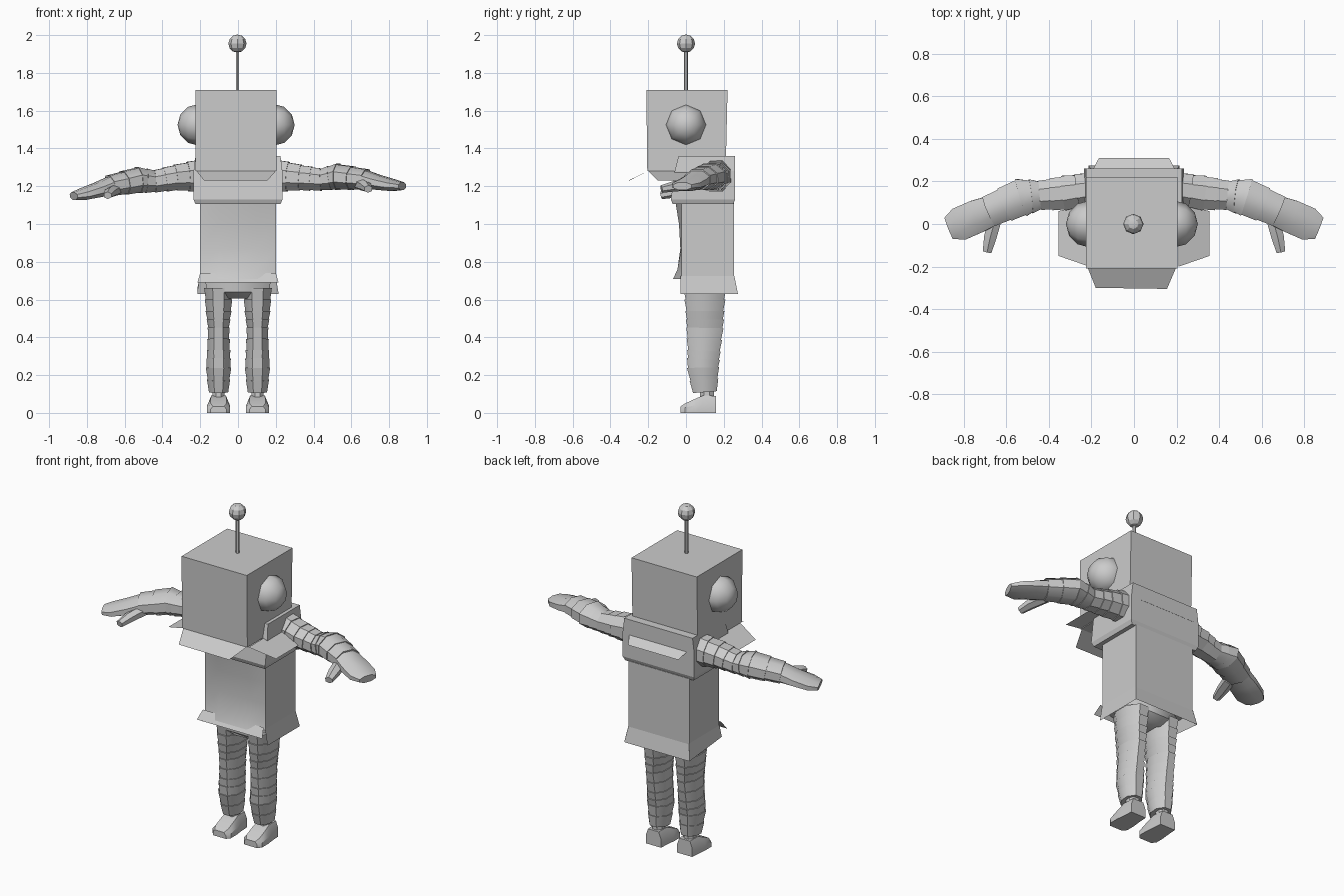
import bpy, bmesh, math
from mathutils import Vector

if "Cube" in bpy.data.objects:
    bpy.data.objects.remove(bpy.data.objects["Cube"])

gray = bpy.data.materials.new("light gray")
gray.diffuse_color = (0.6, 0.6, 0.6, 1)
gray.use_nodes = True
gray.node_tree.nodes["Principled BSDF"].inputs["Base Color"].default_value = gray.diffuse_color


def finish(bm, name, smooth=None, fix=True):
    if fix:
        bmesh.ops.recalc_face_normals(bm, faces=bm.faces)
    me = bpy.data.meshes.new(name)
    bm.to_mesh(me)
    bm.free()
    me.materials.append(gray)
    ob = bpy.data.objects.new(name, me)
    bpy.context.collection.objects.link(ob)
    if smooth:
        bpy.ops.object.select_all(action='DESELECT')
        ob.select_set(True)
        bpy.context.view_layer.objects.active = ob
        bpy.ops.object.shade_smooth_by_angle(angle=math.radians(smooth))
    return ob


def loft(name, rings, smooth=None):
    bm = bmesh.new()
    vs = [[bm.verts.new(p) for p in r] for r in rings]
    n = len(vs[0])
    for a, b in zip(vs, vs[1:]):
        for i in range(n):
            j = (i + 1) % n
            bm.faces.new((a[i], a[j], b[j], b[i]))
    bm.faces.new(vs[0])
    bm.faces.new(vs[-1])
    return finish(bm, name, smooth)


def panel(name, pts):
    bm = bmesh.new()
    bm.faces.new([bm.verts.new(p) for p in pts])
    return finish(bm, name, fix=False)


def rect(x0, x1, y0, y1, z):
    return [(x0, y0, z), (x1, y0, z), (x1, y1, z), (x0, y1, z)]


def tube(name, st, ref, bands=0, sides=8):
    """Loft through stations (centre, half width, half height); bands make stepped cuffs."""
    st = [(Vector(c), w, h) for c, w, h in st]

    def at(t):
        i = min(int(t), len(st) - 2)
        f = t - i
        a, b = st[i], st[i + 1]
        tan = b[0] - a[0]
        if f < 1e-6 and i > 0:
            tan = b[0] - st[i - 1][0]
        return a[0].lerp(b[0], f), a[1] + (b[1] - a[1]) * f, a[2] + (b[2] - a[2]) * f, tan

    def ring(t, s):
        c, w, h, tan = at(t)
        u = tan.cross(Vector(ref)).normalized()
        v = u.cross(tan).normalized()
        return [c + u * w * s * math.cos(k) + v * h * s * math.sin(k)
                for k in ((i + .5) * 2 * math.pi / sides for i in range(sides))]

    rings, last = [], len(st) - 1
    if bands:
        for i in range(bands):
            rings += [ring(last * i / bands, 1.0), ring(last * (i + 1) / bands, 1.07)]
    else:
        rings = [ring(i, 1) for i in range(last + 1)]
    return loft(name, rings, 40)


def ball(name, c, r, axis_x=False, seg=8, rings=6, smooth=60):
    bm = bmesh.new()
    bmesh.ops.create_uvsphere(bm, u_segments=seg, v_segments=rings, radius=r)
    for v in bm.verts:
        if axis_x:
            v.co = Vector((v.co.z, v.co.y, v.co.x))
        v.co += Vector(c)
    return finish(bm, name, smooth)


# Head, ear domes and antenna
loft("head", [rect(-.225, .205, -.205, .21, 1.28), rect(-.225, .205, -.21, .22, 1.71)])
for s, n in ((-1, "left"), (1, "right")):
    ball(n + "_ear_dome", (s * .2 - .01, 0, 1.525), .11, True)
tube("antenna_rod", [((-.003, 0, 1.70), .01, .01), ((-.003, 0, 1.93), .01, .01)], (0, 1, 0), sides=6)
ball("antenna_ball", (-.003, 0, 1.955), .048, smooth=20)

# Collar flaps
panel("front_collar_flap", [(-.22, -.2, 1.28), (-.18, -.3, 1.23), (.155, -.305, 1.23), (.2, -.2, 1.28)])
panel("back_collar_flap", [(-.19, .262, 1.27), (.19, .262, 1.27), (.165, .31, 1.235), (-.165, .31, 1.235)])
for s, n in ((-1, "left"), (1, "right")):
    panel(n + "_collar_flap", [(s * .21, -.2, 1.28), (s * .355, -.15, 1.23),
                               (s * .355, .06, 1.23), (s * .21, .1, 1.28)])

# Torso boxes
loft("chest", [rect(-.225, .225, -.07, .25, 1.105), rect(-.235, .235, -.08, .26, 1.13),
               rect(-.235, .235, -.06, .26, 1.28), rect(-.225, .225, -.04, .26, 1.36)])
prof = [(.71, -.068), (.76, -.045), (.87, -.03), (1.0, -.037), (1.11, -.055)]
loft("lower_torso", [[(-.2, -.025, z), (-.1, y, z), (.1, y, z), (.2, -.025, z),
                      (.2, .255, z), (-.2, .255, z)] for z, y in prof], 25)

# Skirt panels
panel("front_hem", [(-.2, -.045, .74), (-.215, -.08, .69), (.215, -.08, .69), (.2, -.045, .74)])
panel("back_hem", [(-.2, .256, .72), (.2, .256, .72), (.215, .275, .63), (-.215, .275, .63)])
for s, n in ((-1, "left"), (1, "right")):
    panel(n + "_hem", [(s * .2, -.03, .725), (s * .2, .256, .725),
                       (s * .215, .275, .63), (s * .215, -.03, .63 if s > 0 else .66)])

# Pelvis
tube("pelvis", [((0, .1, .605), .1, .08), ((0, .1, .64), .18, .12), ((0, .1, .73), .19, .13)], (0, 1, 0))

for s, n in ((-1, "left"), (1, "right")):
    # Banded trouser leg, ankle, shoe
    x = s * .103
    tube(n + "_leg", [((x, .1, .11), .055, .068), ((x, .09, .24), .068, .086),
                      ((x, .095, .33), .063, .09), ((x, .1, .45), .058, .1),
                      ((x, .1, .54), .07, .105), ((x, .1, .66), .077, .115)], (0, 1, 0), 10)
    tube(n + "_ankle", [((x, .11, .07), .035, .04), ((x, .11, .13), .035, .04)], (0, 1, 0))
    h = [(.16, .05, .09), (.09, .055, .092), (.05, .06, .075), (-.005, .06, .05), (-.028, .042, .035)]
    loft(n + "_shoe", [[(x - w, y, 0), (x - w, y, z * .55), (x - w * .7, y, z),
                        (x + w * .7, y, z), (x + w, y, z * .55), (x + w, y, 0)] for y, w, z in h], 30)

    # Banded sleeve, mitten and thumb; the left arm droops slightly more
    d = .05 if s < 0 else 0

    def P(px, py, pz):
        return (s * px, py, pz - d * max(0, px - .35) / .5)
    tube(n + "_sleeve", [(P(.2, .165, 1.255), .08, .09), (P(.33, .145, 1.245), .083, .07),
                         (P(.44, .135, 1.235), .07, .06), (P(.53, .125, 1.25), .092, .07),
                         (P(.68, .06, 1.235), .075, .055)], (0, 0, 1), 8)
    tube(n + "_mitten", [(P(.65, .07, 1.24), .075, .055), (P(.74, .035, 1.22), .085, .042),
                         (P(.82, .0, 1.205), .085, .033), (P(.87, -.02, 1.2), .058, .022)], (0, 0, 1))
    tube(n + "_thumb", [(P(.65, .03, 1.21), .035, .032), (P(.675, -.06, 1.2), .034, .028),
                        (P(.69, -.13, 1.185), .024, .02)], (0, 0, 1), sides=6)
